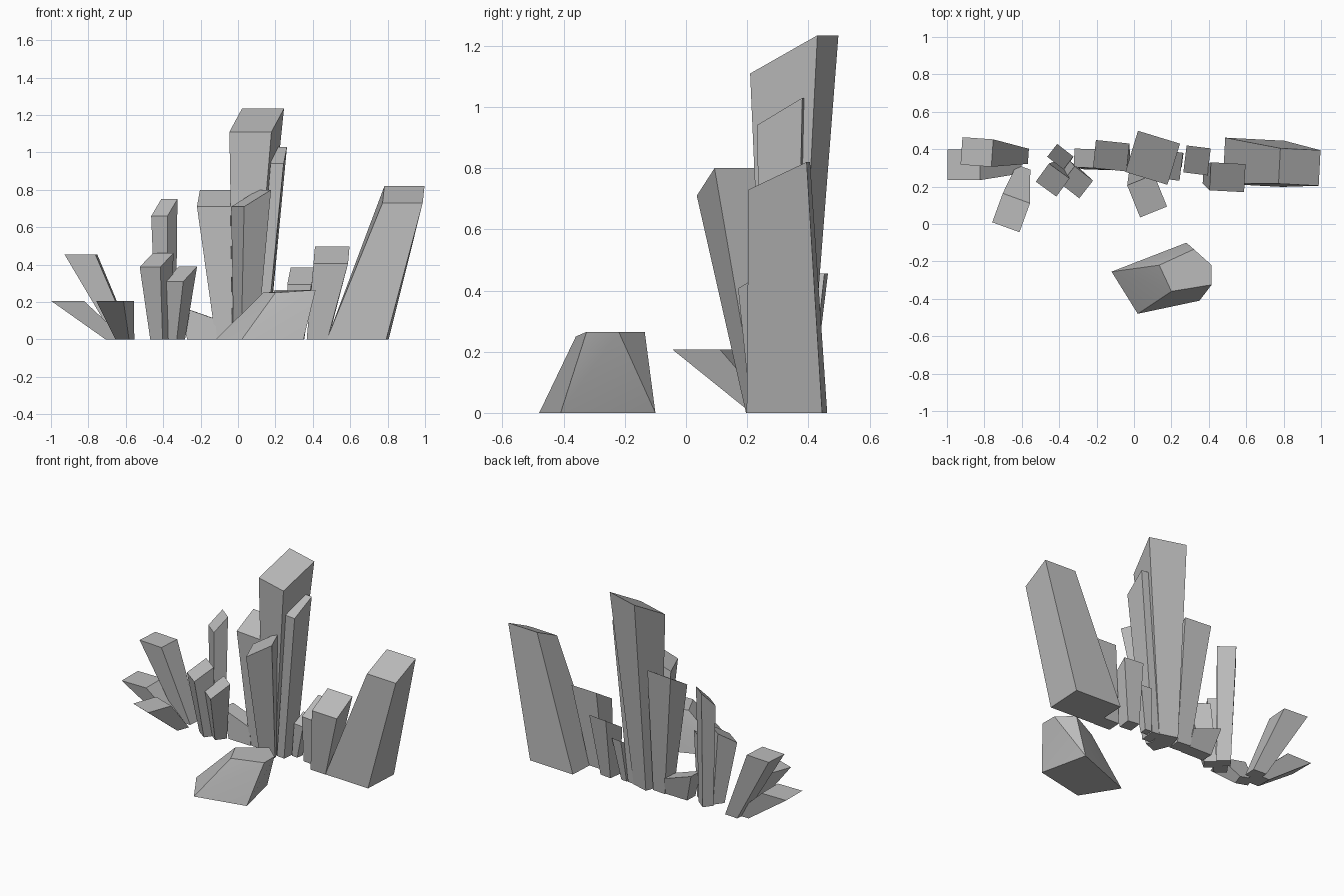
import bpy
import bmesh
from math import cos, sin, radians

default_cube = bpy.data.objects.get("Cube")
if default_cube:
    bpy.data.objects.remove(default_cube, do_unlink=True)

# Single stone colour
stone = bpy.data.materials.new("grey stone")
stone.use_nodes = True
stone.diffuse_color = (0.5, 0.5, 0.5, 1)
stone.node_tree.nodes["Principled BSDF"].inputs["Base Color"].default_value = stone.diffuse_color


def finish(name, bm):
    """Turn a bmesh into a named stone object."""
    bmesh.ops.recalc_face_normals(bm, faces=bm.faces[:])
    mesh = bpy.data.meshes.new(name)
    bm.to_mesh(mesh)
    bm.free()
    mesh.materials.append(stone)
    part = bpy.data.objects.new(name, mesh)
    bpy.context.scene.collection.objects.link(part)
    bpy.ops.object.select_all(action="DESELECT")
    part.select_set(True)
    bpy.context.view_layer.objects.active = part
    bpy.ops.object.shade_smooth_by_angle(angle=radians(30))


def shard(name, base, top, height, size, turn=0, rise=0.09, taper=(0.6, 0.6)):
    """Leaning four-sided shard; its slanted top rises along the turned +y axis."""
    c, s = cos(radians(turn)), sin(radians(turn))
    bm = bmesh.new()
    bmesh.ops.create_cube(bm, size=1)
    for v in bm.verts:
        upper = v.co.z > 0
        centre = top if upper else base
        u = v.co.x * size[0] * (1 if upper else taper[0])
        w = v.co.y * size[1] * (1 if upper else taper[1])
        z = height + rise * v.co.y if upper else 0
        v.co = (centre[0] + u * c - w * s, centre[1] + u * s + w * c, z)
    finish(name, bm)


# Central cluster
shard("tall_centre_shard", base=(0.045, 0.33), top=(0.10, 0.354), height=1.172,
      size=(0.235, 0.23), turn=-17, rise=0.125, taper=(0.5, 0.5))
shard("thin_rear_shard", base=(0.13, 0.31), top=(0.218, 0.31), height=0.985,
      size=(0.07, 0.15), turn=-7, taper=(0.8, 0.7))
shard("front_centre_shard", base=(0.04, 0.265), top=(0.07, 0.15), height=0.755,
      size=(0.185, 0.155), turn=-68)
shard("left_centre_shard", base=(-0.07, 0.33), top=(-0.122, 0.365), height=0.755,
      size=(0.18, 0.15), turn=-6, taper=(0.5, 0.55))
shard("low_left_stub", base=(-0.19, 0.33), top=(-0.22, 0.35), height=0.145,
      size=(0.1, 0.2), turn=88, rise=0.07, taper=(0.8, 0.8))

# Right group
shard("large_right_shard", base=(0.64, 0.33), top=(0.885, 0.305), height=0.775,
      size=(0.215, 0.19), turn=-3, taper=(1.48, 1.3))
shard("right_middle_shard", base=(0.425, 0.26), top=(0.5, 0.25), height=0.452,
      size=(0.185, 0.15), turn=-3)
shard("right_rear_shard", base=(0.31, 0.33), top=(0.337, 0.34), height=0.34,
      size=(0.13, 0.145), turn=-7)
shard("low_right_stub", base=(0.19, 0.335), top=(0.225, 0.345), height=0.24,
      size=(0.07, 0.08), turn=-7, rise=0.05)

# Left group of three
shard("left_tall_shard", base=(-0.385, 0.345), top=(-0.394, 0.36), height=0.705,
      size=(0.11, 0.087), turn=-38, taper=(0.75, 0.75))
shard("left_front_shard", base=(-0.415, 0.28), top=(-0.435, 0.235), height=0.425,
      size=(0.136, 0.12), turn=-36, rise=0.075)
shard("left_short_shard", base=(-0.335, 0.285), top=(-0.305, 0.223), height=0.35,
      size=(0.125, 0.12), turn=-38, rise=0.08)

# Far left fan with level tops
shard("fan_upper_shard", base=(-0.61, 0.365), top=(-0.84, 0.385), height=0.455,
      size=(0.165, 0.147), turn=-4, rise=0, taper=(0.55, 0.55))
shard("fan_low_shard", base=(-0.655, 0.32), top=(-0.91, 0.317), height=0.205,
      size=(0.175, 0.165), rise=0)
shard("fan_front_shard", base=(-0.605, 0.265), top=(-0.657, 0.06), height=0.207,
      size=(0.155, 0.165), turn=-20, rise=0, taper=(0.5, 0.5))

# Separate boulder in front, wrapped around its corner points
base_corners = [(-0.12, -0.255), (0.02, -0.48), (0.35, -0.41), (0.28, -0.10)]
top_corners = [(0.135, -0.22, 0.25), (0.20, -0.36, 0.25), (0.415, -0.325, 0.265),
               (0.415, -0.22, 0.265), (0.32, -0.135, 0.265)]
boulder = bmesh.new()
for x, y in base_corners:
    boulder.verts.new((x, y, 0))
for corner in top_corners:
    boulder.verts.new(corner)
bmesh.ops.convex_hull(boulder, input=boulder.verts[:])
bmesh.ops.dissolve_limit(boulder, angle_limit=radians(5),
                         verts=boulder.verts[:], edges=boulder.edges[:])
finish("front_boulder", boulder)
